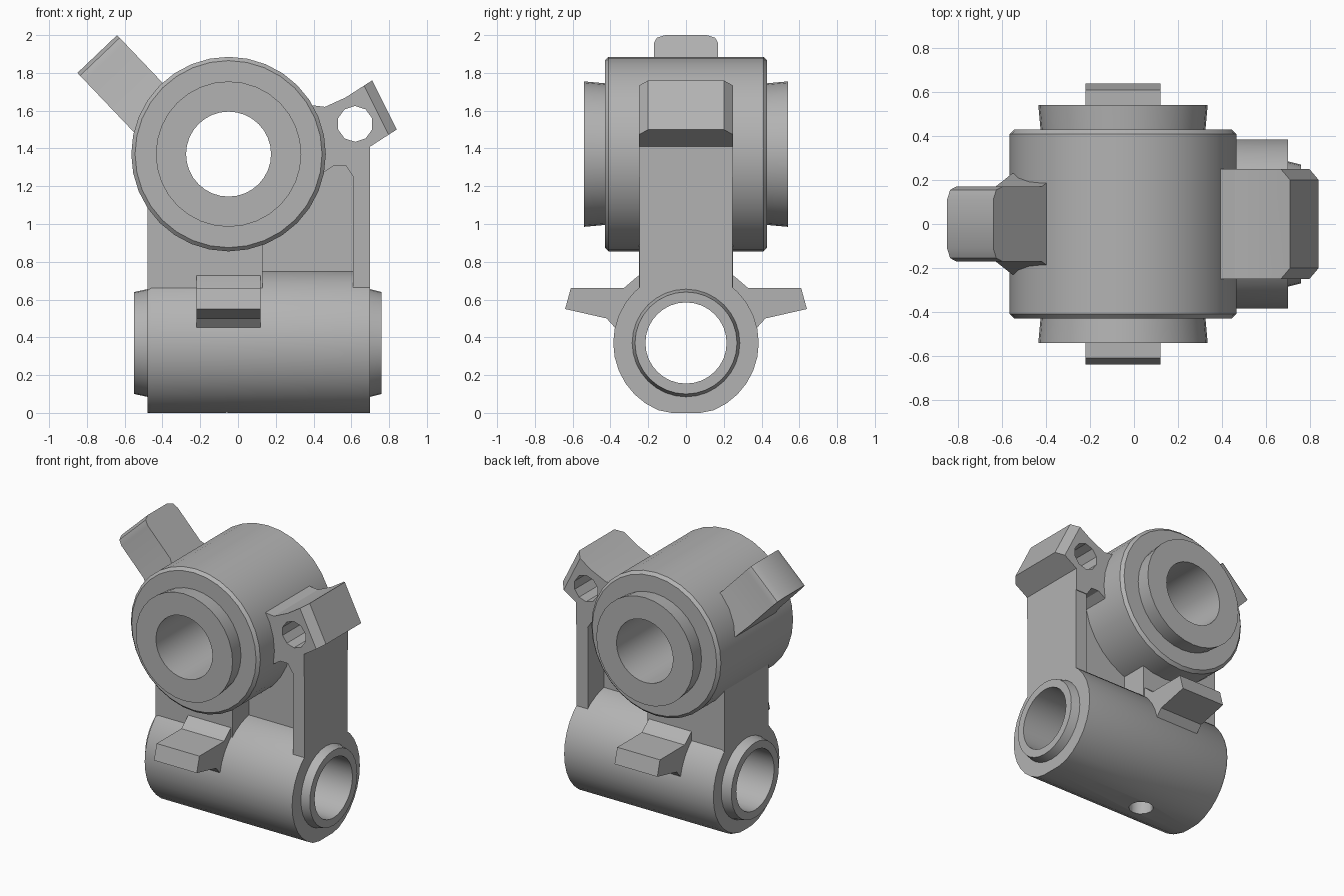
import bpy, bmesh, math
from mathutils import Matrix, Vector

cube = bpy.data.objects.get("Cube")
if cube:
    bpy.data.objects.remove(cube, do_unlink=True)

grey = bpy.data.materials.new("plain grey")
grey.use_nodes = True
grey.diffuse_color = (0.45, 0.45, 0.45, 1)
for node in grey.node_tree.nodes:
    if node.type == 'BSDF_PRINCIPLED':
        node.inputs["Base Color"].default_value = grey.diffuse_color


def finish(name, bm):
    bmesh.ops.recalc_face_normals(bm, faces=bm.faces[:])
    mesh = bpy.data.meshes.new(name)
    bm.to_mesh(mesh)
    bm.free()
    mesh.materials.append(grey)
    obj = bpy.data.objects.new(name, mesh)
    bpy.context.collection.objects.link(obj)
    return obj


def place(axis, a, b, depth):
    return Vector((a, depth, b)) if axis == 'Y' else Vector((depth, a, b))


def extrude(name, points, start, end, axis='Y', bevel_rule=None, bevel=0.05):
    """Prism from an outline, extruded along one axis."""
    bm = bmesh.new()
    low = [bm.verts.new(place(axis, a, b, start)) for a, b in points]
    high = [bm.verts.new(place(axis, a, b, end)) for a, b in points]
    bm.faces.new(low)
    bm.faces.new(high[::-1])
    for i in range(len(points)):
        j = (i + 1) % len(points)
        bm.faces.new((low[i], low[j], high[j], high[i]))
    if bevel_rule:
        edges = [e for e in bm.edges if all(bevel_rule(v.co) for v in e.verts)
                 and abs((e.verts[0].co - e.verts[1].co).y) < 0.01]
        bmesh.ops.bevel(bm, geom=edges, offset=bevel, segments=1, affect='EDGES')
    return finish(name, bm)


def lathe(name, profile, centre, axis, sides=32):
    """Hollow ring from a closed profile of (radius, distance along axis)."""
    bm = bmesh.new()
    rings = []
    for i in range(sides):
        t = 2 * math.pi * i / sides
        rings.append([bm.verts.new(place(axis, r * math.cos(t), r * math.sin(t), d) + centre)
                      for r, d in profile])
    n = len(profile)
    for i in range(sides):
        a, b = rings[i], rings[(i + 1) % sides]
        for k in range(n):
            m = (k + 1) % n
            bm.faces.new((a[k], a[m], b[m], b[k]))
    return finish(name, bm)


def drill(obj, radius, sides, matrix):
    """Cut a round hole and apply it."""
    bm = bmesh.new()
    bmesh.ops.create_cone(bm, cap_ends=True, segments=sides, radius1=radius,
                          radius2=radius, depth=1, matrix=matrix)
    cutter = finish("hole_cutter", bm)
    cutter.hide_render = True
    mod = obj.modifiers.new("hole", 'BOOLEAN')
    mod.operation, mod.solver, mod.object = 'DIFFERENCE', 'EXACT', cutter
    bpy.context.view_layer.objects.active = obj
    bpy.ops.object.modifier_apply(modifier=mod.name)
    bpy.data.objects.remove(cutter, do_unlink=True)


# Upper bearing barrel with a boss on each end
half = [(0.225, 0.54), (0.385, 0.54), (0.375, 0.43), (0.495, 0.43), (0.515, 0.41)]
upper = lathe("upper_barrel", half + [(r, -d) for r, d in half[::-1]],
              Vector((-0.05, 0, 1.37)), 'Y')

# Lower pivot barrel, flattened underneath, with a drain hole
lower = lathe("lower_barrel",
              [(0.215, -0.55), (0.27, -0.55), (0.285, -0.48), (0.375, -0.48), (0.385, -0.46),
               (0.385, 0.70), (0.285, 0.70), (0.27, 0.76), (0.215, 0.76)],
              Vector((0, 0, 0.37)), 'X')
for v in lower.data.vertices:
    v.co.z = max(v.co.z, 0)
drill(lower, 0.08, 12, Matrix.Translation((-0.06, 0, -0.3)))

parts = [upper, lower]

# Neck block, thin web and end rib joining the barrels
parts.append(extrude("neck_block", [(-0.48, 0.62), (0.13, 0.62), (0.13, 0.9), (0.1, 1.1),
                                    (-0.48, 1.1)], -0.25, 0.25))
parts.append(extrude("web", [(0.1, 0.65), (0.65, 0.65), (0.65, 1.38), (0.4, 1.38),
                             (0.1, 1.0)], -0.06, 0.06))
parts.append(extrude("end_rib", [(0.61, 0.62), (0.70, 0.62), (0.70, 1.42), (0.61, 1.42)],
                     -0.245, 0.245))

# Drilled ear beside the upper barrel
ear = extrude("drilled_ear", [(0.38, 1.63), (0.46, 1.62), (0.57, 1.67), (0.71, 1.76),
                              (0.84, 1.50), (0.70, 1.41), (0.70, 1.25), (0.61, 1.25),
                              (0.57, 1.31), (0.51, 1.31), (0.42, 1.25), (0.3, 1.45)],
              -0.25, 0.25, bevel_rule=lambda co: co.x > 0.705)
drill(ear, 0.095, 10, Matrix.Translation((0.62, 0, 1.53)) @ Matrix.Rotation(math.pi / 2, 4, 'X'))
parts.append(ear)

# Slanted lug with a flared foot
side = [(0.23, -0.48), (0.23, -0.43), (0.17, -0.32), (0.17, -0.06), (0.155, -0.02), (0.11, 0)]
lug = extrude("slanted_lug", side + [(-y, t) for y, t in side[::-1]], -0.145, 0.145, 'X')
lug.matrix_world = Matrix.Translation((-0.745, 0, 1.9)) @ Matrix.Rotation(-0.761, 4, 'Y')
parts.append(lug)

# Wedge tabs on the front and back of the lower barrel
tab = [(0.23, 0.74), (0.26, 0.72), (0.33, 0.66), (0.61, 0.66), (0.64, 0.55),
       (0.42, 0.50), (0.375, 0.45), (0.27, 0.47)]
for name, s in (("front_tab", -1), ("back_tab", 1)):
    parts.append(extrude(name, [(s * y, z) for y, z in tab], -0.22, 0.12, 'X'))

# Smooth curved walls, keep corners sharp
bpy.ops.object.select_all(action='DESELECT')
for obj in parts:
    obj.select_set(True)
bpy.context.view_layer.objects.active = upper
bpy.ops.object.shade_smooth_by_angle(angle=math.radians(30))
